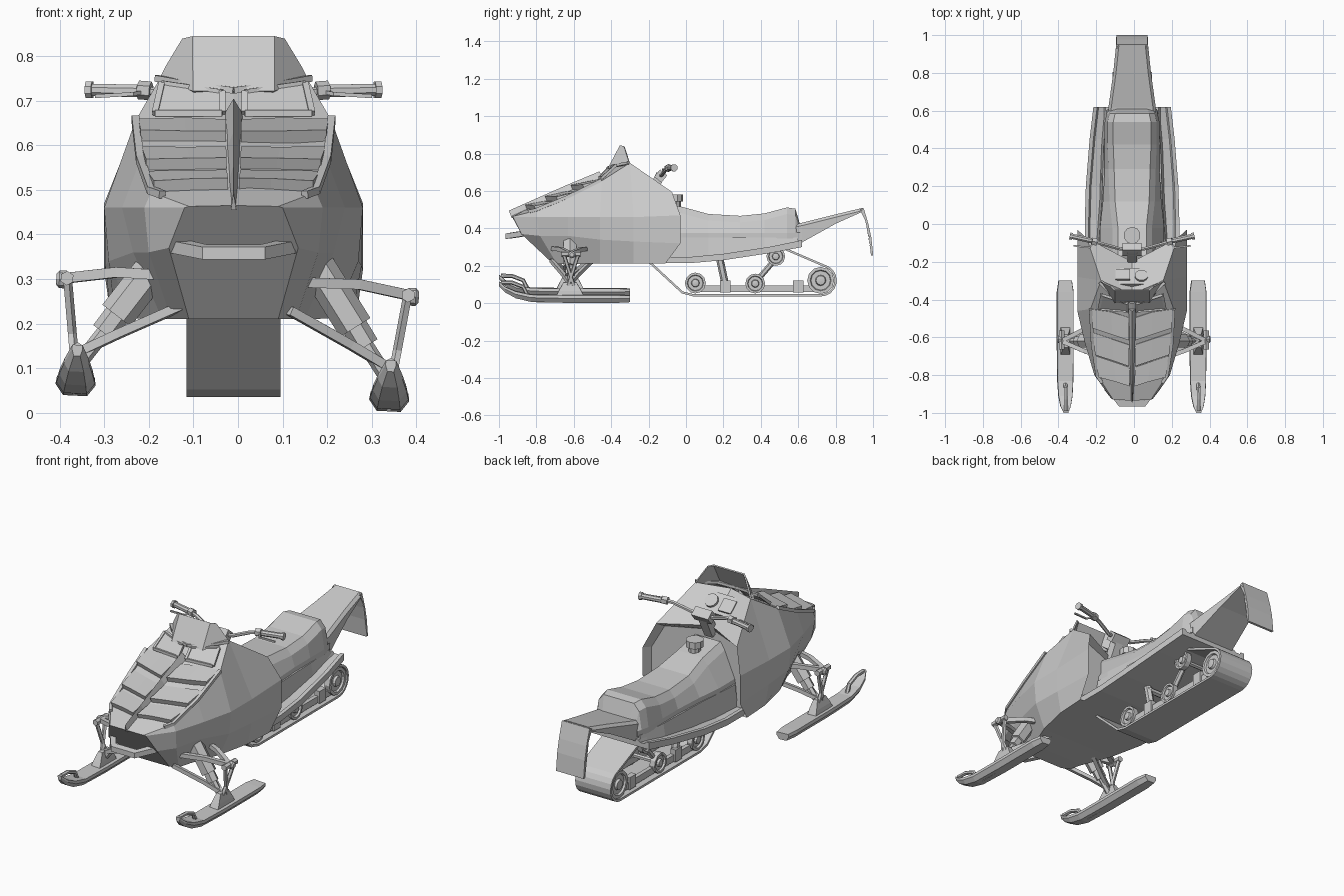
import bpy, bmesh, math
from mathutils import Vector, Matrix

if "Cube" in bpy.data.objects:
    bpy.data.objects.remove(bpy.data.objects["Cube"])

suspension = []   # parts that lean with the front suspension


def mesh(name, verts, faces, mirror=False, lean=False, thick=0):
    bm = bmesh.new()
    vs = [bm.verts.new(v) for v in verts]
    for f in faces:
        bm.faces.new([vs[i] for i in f])
    if mirror:
        d = bmesh.ops.duplicate(bm, geom=bm.verts[:] + bm.edges[:] + bm.faces[:])['geom']
        for v in d:
            if isinstance(v, bmesh.types.BMVert):
                v.co.x *= -1
    bmesh.ops.recalc_face_normals(bm, faces=bm.faces)
    me = bpy.data.meshes.new(name)
    bm.to_mesh(me)
    ob = bpy.data.objects.new(name, me)
    bpy.context.collection.objects.link(ob)
    if thick:
        m = ob.modifiers.new('Solidify', 'SOLIDIFY')
        m.thickness, m.offset = thick, 0
    if lean:
        suspension.append(ob)
    return ob


def loft(name, rings, **kw):
    n, k = len(rings[0]), len(rings)
    faces = [(i*n+j, i*n+(j+1) % n, (i+1)*n+(j+1) % n, (i+1)*n+j)
             for i in range(k-1) for j in range(n)]
    faces += [tuple(range(n)), tuple(range((k-1)*n, k*n))]
    return mesh(name, [p for r in rings for p in r], faces, **kw)


def sym(half):
    return list(half) + [(-x, y, z) for x, y, z in reversed(half) if x > 0]


def tube(name, pts, r, n=6, **kw):
    pts = [Vector(p) for p in pts]
    rings = []
    for i, p in enumerate(pts):
        d = (pts[min(i+1, len(pts)-1)] - pts[max(i-1, 0)]).normalized()
        ref = Vector((0, 0, 1)) if abs(d.z) < .85 else Vector((0, 1, 0))
        u = d.cross(ref).normalized()
        w = u.cross(d)
        rings.append([p + r*(u*math.cos(a) + w*math.sin(a))
                      for a in [2*math.pi*(j+.5)/n for j in range(n)]])
    return loft(name, rings, **kw)


def box(name, c, s, rx=0, **kw):
    R = Matrix.Rotation(rx, 3, 'X')
    q = [(-1, -1), (1, -1), (1, 1), (-1, 1)]
    return loft(name, [[Vector(c) + R @ Vector((a*s[0]/2, b*s[1]/2, t*s[2]/2)) for a, b in q]
                       for t in (-1, 1)], **kw)


def lathe(name, prof, c, n=12, **kw):
    return loft(name, [[(c[0]+x, c[1]+r*math.cos(2*math.pi*j/n), c[2]+r*math.sin(2*math.pi*j/n))
                        for j in range(n)] for x, r in prof], **kw)


# Body shell: half rings run belly, flank, waist, shoulder, centre top
body = [
    [(.10, -.71, .21), (.145, -.88, .37), (.11, -.925, .46), (.10, -.93, .463), (0, -.935, .465)],
    [(.14, -.69, .21), (.19, -.78, .36), (.20, -.80, .46), (.185, -.80, .495), (0, -.80, .525)],
    [(.16, -.62, .21), (.225, -.63, .36), (.25, -.63, .46), (.21, -.63, .565), (0, -.63, .60)],
    [(.225, -.46, .212), (.28, -.46, .34), (.29, -.46, .46), (.22, -.45, .655), (0, -.45, .675)],
    [(.265, -.28, .212), (.287, -.28, .33), (.29, -.28, .46), (.165, -.30, .75), (0, -.37, .735)],
    [(.275, -.11, .212), (.29, -.03, .32), (.29, -.03, .47), (.24, -.075, .595), (0, -.20, .60)],
    [(.24, -.15, .225), (.27, -.08, .32), (.27, -.08, .46), (.22, -.12, .57), (0, -.21, .575)]]
loft('body_shell', [sym(r) for r in body])


def hood(u, v, h=0):
    i = min(int(v), 2)
    e = [Vector(body[k][4]).lerp(Vector(body[k][3]), u) for k in (i, i+1)]
    return e[0].lerp(e[1], v-i) + Vector((0, -.4*h, h))


# Hood louvres, spine and edge trims
for v in (.6, 1.3, 2.1):
    rows = []
    for u in (.08, .5, .97):
        f, b = v+.4*u, min(v+.4*u+.62, 3)
        rows.append([hood(u, f, -.01), hood(u, f, .025), hood(u, b, .004), hood(u, b, -.01)])
    loft('hood_louvre', rows, mirror=True)
loft('hood_spine', [[hood(0, v, -.01) + Vector((-w, 0, 0)), hood(0, v, .03),
                     hood(0, v, -.01) + Vector((w, 0, 0))]
                    for v, w in ((0, .006), (1, .012), (2, .017), (3, .024))])
tube('hood_edge_trim', [hood(1, v, .004) for v in (.7, 1, 2, 3)], .012, 4, mirror=True)

# Headlights and brow
lamp = [(.025, -.462, .672), (.025, -.42, .718), (.16, -.375, .738), (.175, -.448, .672)]
mesh('headlight_lens', lamp, [(0, 1, 2, 3)], mirror=True, thick=.008)
for a, b in zip(lamp, lamp[1:] + lamp[:1]):
    tube('headlight_frame', [a, b], .010, 4, mirror=True)
tube('headlight_brow', [(0, -.415, .723), (.09, -.39, .735), (.172, -.31, .75)], .010, 4, mirror=True)

# Windshield: centre pane and two side panes
mesh('windshield', [(-.09, -.415, .72), (.09, -.415, .72), (.09, -.35, .843), (-.09, -.35, .843),
                    (.165, -.30, .745), (.15, -.31, .775), (-.165, -.30, .745), (-.15, -.31, .775),
                    (.112, -.33, .838), (-.112, -.33, .838)],
     [(0, 1, 2, 3), (1, 4, 5, 8, 2), (6, 0, 3, 9, 7)], thick=.008)

# Front bumper
loft('front_bumper', [[(x, y, z-.016), (x, y, z+.012), (x*.88, y+.03, z+.018), (x*.88, y+.03, z-.014)]
                      for x, y, z in ((-.155, -.84, .378), (-.135, -.88, .373), (-.07, -.965, .36),
                                      (.07, -.965, .36), (.135, -.88, .373), (.155, -.84, .378))])

# Dashboard
tilt = -math.radians(40)
box('dash_panel', (0, -.285, .675), (.22, .11, .03), tilt)
tube('round_gauge', [(.05, -.285, .68), (.05, -.270, .698)], .036, 12)
box('dash_screen', (-.05, -.275, .683), (.075, .07, .03), tilt)

# Steering
tube('steering_post', [(0, -.20, .56), (0, -.135, .69)], .035, 4)
box('steering_pad', (0, -.135, .68), (.10, .05, .05), tilt)
tube('handlebar', [(0, -.14, .68), (.07, -.13, .685), (.16, -.105, .718), (.23, -.085, .725)], .010, mirror=True)
tube('grip', [(.215, -.088, .722), (.32, -.065, .724)], .015, 8, mirror=True)
tube('grip_end', [(.316, -.066, .724), (.33, -.063, .724)], .02, 8, mirror=True)
tube('control_block', [(.185, -.097, .722), (.213, -.09, .724)], .021, 6, mirror=True)
tube('hand_lever', [(.20, -.095, .72), (.225, -.125, .715), (.31, -.115, .71)], .006, 4, mirror=True)

# Tunnel with running boards
boards = [(-.20, .25, .214, .235), (.02, .25, .214, .235), (.2, .245, .23, .252),
          (.45, .225, .268, .29), (.62, .205, .30, .325)]
loft('running_boards', [sym([(w, y, b), (w, y, t+.012), (w-.02, y, t+.012), (w-.028, y, t),
                             (.15, y, t), (.14, y, .335)]) for y, w, b, t in boards])

# Seat, with fuel cap in front
seat = [(-.17, .10, .17, .545), (-.02, .10, .17, .515), (.12, .115, .155, .477), (.29, .12, .145, .467),
        (.42, .125, .145, .48), (.54, .125, .145, .512), (.585, .115, .135, .505), (.61, .105, .13, .42)]
loft('seat', [sym([(w, y, .345), (w, y, .375), (t+.005, y, z-.035), (t-.025, y, z)]) for y, t, w, z in seat])
loft('seat_base', [sym([(w+.012, y, b), (w, y, .35)]) for y, w, b in
                   ((-.15, .18, .22), (.12, .16, .24), (.42, .15, .28), (.6, .135, .315))])
for z0, z1, r in ((.50, .545, .032), (.545, .58, .045)):
    tube('fuel_cap', [(0, -.06, z0), (0, -.06, z1)], r, 10)

# Tail and snow flap
loft('tail', [sym([(w, y, b), (w, y, t-.015), (w-.015, y, t)]) for y, w, b, t in
              ((.50, .135, .31, .405), (.62, .125, .325, .43), (.80, .10, .425, .475), (.945, .085, .49, .51))])
flap = [(.945, .505), (.97, .42), (.985, .35), (.995, .255)]
mesh('snow_flap', [(x, y, z) for y, z in flap for x in (-.082, .082)],
     [(2*i, 2*i+1, 2*i+3, 2*i+2) for i in range(3)], thick=.012)
mesh('flap_side', [(.08, .93, .50), (.08, .965, .43), (.08, .99, .26), (.08, .95, .50)],
     [(0, 1, 2, 3)], mirror=True, thick=.008)

# Track belt
path = [(-.22, .25), (-.19, .215), (-.02, .058), (.04, .042)]
path += [(.72+.08*math.cos(a), .122+.08*math.sin(a)) for a in
         [math.radians(-90+150*i/8) for i in range(9)]]
path += [(.53, .29), (.40, .30)]
n = len(path)
mesh('track_belt', [(x, y, z) for y, z in path for x in (-.105, .105)],
     [(2*i, 2*i+1, (2*i+3) % (2*n), (2*i+2) % (2*n)) for i in range(n)], thick=.012)

# Track wheels, axles, rails and struts
for y, z, r in ((.05, .108, .056), (.37, .105, .053), (.48, .25, .05), (.72, .122, .072)):
    lathe('track_wheel', [(-.016, r*.3), (-.016, r), (.014, r), (.014, r*.78), (.004, r*.72),
                          (.004, r*.4), (.016, r*.34), (.018, r*.1)], (.085, y, z), mirror=True)
    tube('axle', [(-.10, y, z), (.10, y, z)], .012)
box('slide_rail', (.075, .39, .078), (.022, .68, .035), mirror=True)
for y in (.21, .60):
    box('rail_block', (.08, y, .09), (.03, .055, .065), mirror=True)
for p, q, r in (((.21, .10), (.18, .24), .02), ((.37, .11), (.49, .25), .015)):
    tube('rear_strut', [(.07, *p), (.07, *q)], r, mirror=True)
tube('cross_bar', [(-.08, .19, .21), (.08, .19, .21)], .016)

kw = dict(mirror=True, lean=True)
# Skis with front loops and saddles
X = .352
loft('ski', [[(X-w*.6, y, b), (X+w*.6, y, b), (X+w, y, b+(t-b)*.6), (X+w*.95, y, t), (X-w*.95, y, t), (X-w, y, b+(t-b)*.6)]
             for y, w, b, t in ((-1.0, .012, .11, .135), (-.965, .028, .075, .105), (-.91, .038, .045, .082),
                                (-.83, .043, .026, .065), (-.65, .045, .021, .062), (-.36, .045, .021, .062),
                                (-.30, .036, .024, .06))], **kw)
tube('ski_keel', [(X, -.80, .027), (X, -.35, .027)], .007, 4, **kw)
tube('ski_loop', [(X, -.99, .13), (X, -.93, .128), (X, -.87, .105), (X, -.85, .065)], .011, **kw)
loft('ski_saddle', [[(X-w, -.63-d, z), (X+w, -.63-d, z), (X+w, -.61+d, z), (X-w, -.61+d, z)]
                    for w, d, z in ((.026, .065, .055), (.022, .05, .085), (.012, .025, .13))], **kw)

# Front suspension: knuckle, arms, tie rod and shock
for y0, y1 in ((-.575, -.64), (-.655, -.59)):
    tube('knuckle_post', [(.383, y0, .285), (.355, y1, .08)], .011, 5, **kw)
tube('knuckle_top', [(.383, -.665, .283), (.383, -.565, .283)], .016, **kw)
for y in (-.50, -.72):
    tube('upper_arm', [(.13, y, .30), (.27, (y-.62)/2, .302), (.385, -.62, .283)], .016, 4, **kw)
    tube('lower_arm', [(.12, y, .235), (.26, (y-.62*2)/3, .165), (.345, -.62, .12)], .014, 4, **kw)
lathe('tie_rod_ball', [(-.015, .012), (-.008, .02), (.008, .02), (.015, .012)], (.392, -.61, .28), 8, **kw)
tube('shock_body', [(.16, -.62, .36), (.268, -.62, .205)], .04, 6, **kw)
tube('shock_collar', [(.26, -.62, .217), (.295, -.62, .165)], .029, 6, **kw)
tube('shock_rod', [(.29, -.62, .172), (.345, -.62, .095)], .017, 6, **kw)

# Lean the suspension slightly, then settle everything a touch off centre
lean = Matrix.Translation((0, 0, .1)) @ Matrix.Rotation(.05, 4, 'Y') @ Matrix.Translation((0, 0, -.1))
for ob in bpy.context.collection.objects:
    if ob in suspension:
        ob.data.transform(lean)
    ob.data.transform(Matrix.Translation((-.01, 0, 0)))
